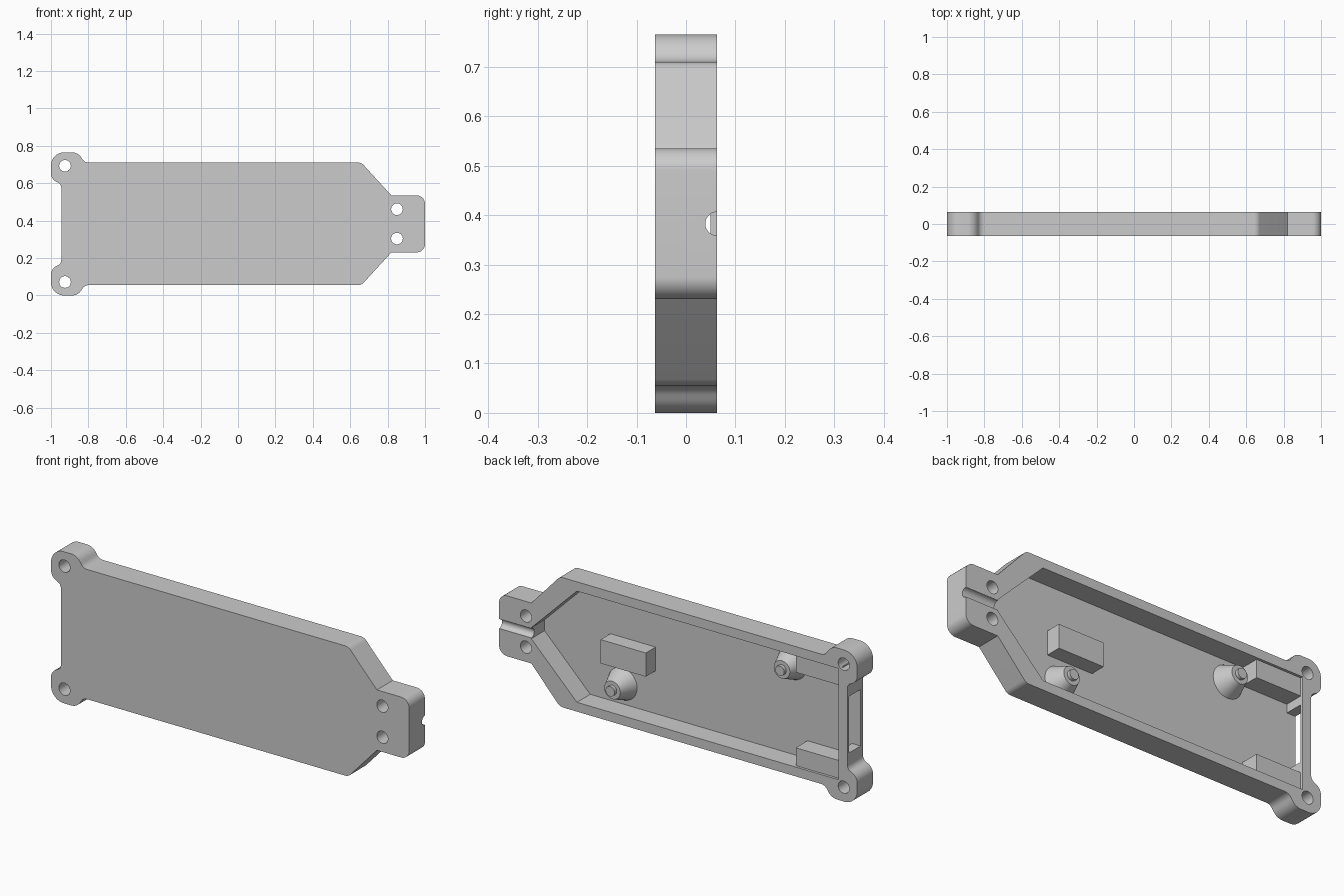
import bpy, bmesh, math
from mathutils import Vector, Matrix

HALF = 0.063          # half the tray depth
FLOOR = -0.043        # inner floor height along y
MID = 0.3825          # mirror height
BACK = 0.2            # cutters run past the open back

cube = bpy.data.objects.get("Cube")
if cube:
    bpy.data.objects.remove(cube, do_unlink=True)

grey = bpy.data.materials.new("light_grey")
grey.use_nodes = True
grey.diffuse_color = (0.6, 0.6, 0.6, 1)
grey.node_tree.nodes["Principled BSDF"].inputs["Base Color"].default_value = grey.diffuse_color


def make_object(name, bm):
    bmesh.ops.recalc_face_normals(bm, faces=bm.faces)
    mesh = bpy.data.meshes.new(name)
    bm.to_mesh(mesh)
    bm.free()
    mesh.materials.append(grey)
    obj = bpy.data.objects.new(name, mesh)
    bpy.context.collection.objects.link(obj)
    return obj


def prism(name, points, y0, y1):
    """Close an x-z outline into a solid between two depths."""
    bm = bmesh.new()
    front = [bm.verts.new((x, y0, z)) for x, z in points]
    back = [bm.verts.new((x, y1, z)) for x, z in points]
    bm.faces.new(front)
    bm.faces.new(back[::-1])
    for i in range(len(points)):
        bm.faces.new((front[i], front[i - 1], back[i - 1], back[i]))
    return make_object(name, bm)


def box(name, x0, x1, y0, y1, z0, z1):
    return prism(name, [(x0, z0), (x1, z0), (x1, z1), (x0, z1)], y0, y1)


def cone(name, centre, r1, r2, length, rotation, segments=40):
    bm = bmesh.new()
    bmesh.ops.create_cone(bm, cap_ends=True, segments=segments, radius1=r1, radius2=r2,
                          depth=length, matrix=Matrix.Translation(centre) @ rotation)
    return make_object(name, bm)


def mirrored(points):
    """Close an upper half outline with its reflection below the mid height."""
    return points + [(p[0], 2 * MID - p[1], *p[2:]) for p in reversed(points)]


def fillet(corners, steps=8):
    """Round each (x, z, radius) corner with a tangent arc."""
    result = []
    for i, (x, z, r) in enumerate(corners):
        p = Vector((x, z))
        if r == 0:
            result.append(p)
            continue
        a = (Vector(corners[i - 1][:2]) - p).normalized()
        b = (Vector(corners[(i + 1) % len(corners)][:2]) - p).normalized()
        half = math.acos(a.dot(b)) / 2
        t = r / math.tan(half)
        c = p + (a + b).normalized() * (r / math.sin(half))
        start, end = p + a * t - c, p + b * t - c
        result += [c + start.lerp(end, k / steps).normalized() * r for k in range(steps + 1)]
    return result


ALONG_Y = Matrix.Rotation(-math.pi / 2, 4, 'X')
ALONG_X = Matrix.Rotation(math.pi / 2, 4, 'Y')

# Tray body with ears at one end and a tab at the other
outline = fillet(mirrored([
    (1, 0.535, 0.045), (0.82, 0.535, 0), (0.66, 0.71, 0.04),
    (-0.82, 0.71, 0.04), (-0.855, 0.765, 0.06), (-1, 0.765, 0.07),
    (-1, 0.622, 0.05), (-0.945, 0.595, 0.03)]))
body = prism("tray_body", outline, -HALF, HALF)

# Cutters: cavity, end window, cable groove and screw holes
cutters = [
    prism("cavity_cutter", mirrored([(0.82, 0.41), (0.565, 0.663), (-0.897, 0.663)]), FLOOR, BACK),
    box("window_cutter", -1.1, -0.85, FLOOR, 0.05, 0.245, 0.53),
    cone("groove_cutter", (0.95, HALF, MID), 0.024, 0.024, 0.4, ALONG_X),
]
for x, z in mirrored([(0.85, 0.461), (-0.925, 0.693)]):
    cutters.append(cone("hole_cutter", (x, 0, z), 0.031, 0.031, 0.4, ALONG_Y))

bpy.context.view_layer.objects.active = body
for cutter in cutters:
    cutter.hide_render = True
    mod = body.modifiers.new("cut", 'BOOLEAN')
    mod.operation = 'DIFFERENCE'
    mod.solver = 'EXACT'
    mod.object = cutter
    bpy.ops.object.modifier_apply(modifier=mod.name)
    bpy.data.objects.remove(cutter, do_unlink=True)

smooth = [body]

# Tapered standoffs with locating pins
SINK = 0.005
for side, x, z in (("left", 0.384, 0.203), ("right", -0.563, 0.56)):
    y0, y1, y2 = FLOOR - SINK, 0.04, 0.057
    smooth.append(cone(side + "_standoff", (x, (y0 + y1) / 2, z), 0.083, 0.045, y1 - y0, ALONG_Y))
    smooth.append(cone(side + "_pin", (x, (y1 - SINK + y2) / 2, z), 0.025, 0.025,
                       y2 - y1 + SINK, ALONG_Y))

# Support block on the floor
box("support_block", 0.2, 0.452, FLOOR - SINK, 0.035, 0.318, 0.438)

# Corner blocks beside the window
for name, z0, z1 in (("lower_corner_block", 0.095, 0.192), ("upper_corner_block", 0.573, 0.67)):
    box(name, -0.91, -0.648, FLOOR - SINK, 0.05, z0, z1)

# Smooth the round walls, keep the edges crisp
bpy.ops.object.select_all(action='DESELECT')
for obj in smooth:
    obj.select_set(True)
bpy.ops.object.shade_smooth_by_angle(angle=math.radians(30))
